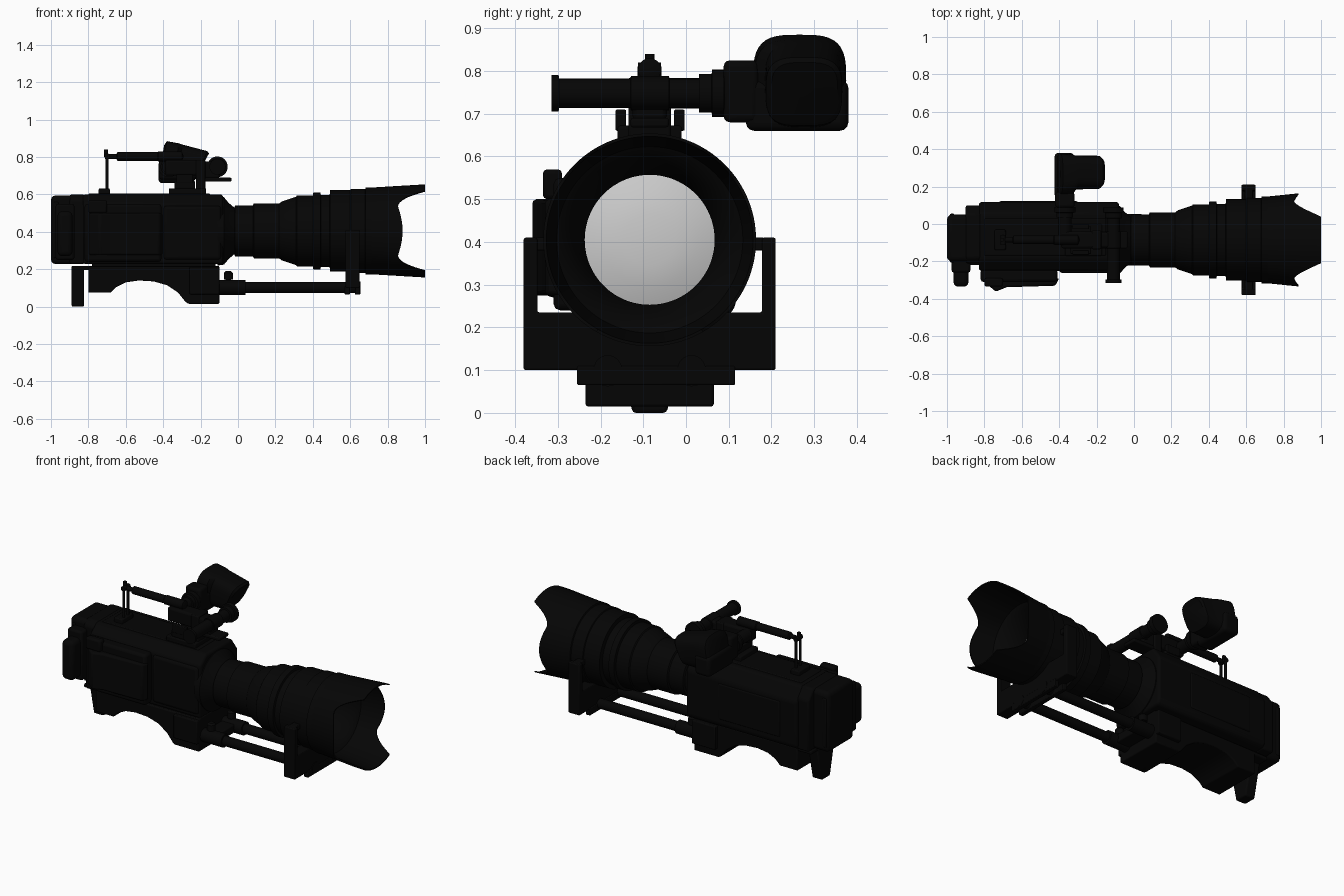
import bpy, bmesh, math
from mathutils import Vector

LY, LZ = -0.085, 0.405          # optical axis
black = bpy.data.materials.new("black_plastic")
black.diffuse_color = (0.0015, 0.0015, 0.0015, 1)


def finish(name, bm, bevel=0, seg=3, mat=black):
    bmesh.ops.remove_doubles(bm, verts=bm.verts, dist=1e-5)
    bmesh.ops.recalc_face_normals(bm, faces=bm.faces)
    me = bpy.data.meshes.new(name)
    bm.to_mesh(me)
    bm.free()
    ob = bpy.data.objects.new(name, me)
    bpy.context.collection.objects.link(ob)
    if mat:
        me.materials.append(mat)
    if bevel:
        m = ob.modifiers.new("bevel", 'BEVEL')
        m.width, m.segments, m.limit_method = bevel, seg, 'ANGLE'
    bpy.ops.object.select_all(action='DESELECT')
    ob.select_set(True)
    bpy.context.view_layer.objects.active = ob
    bpy.ops.object.shade_smooth_by_angle(angle=math.radians(35))
    return ob


def prism(name, pts, y0, y1, bevel=0.006, seg=2, plane='xz'):
    """Extrude a profile: xz along y, yz along x, or xy along z."""
    put = {'xz': lambda a, b, t: (a, t, b), 'yz': lambda a, b, t: (t, a, b),
           'xy': lambda a, b, t: (a, b, t)}[plane]
    bm = bmesh.new()
    lo = [bm.verts.new(put(a, b, y0)) for a, b in pts]
    hi = [bm.verts.new(put(a, b, y1)) for a, b in pts]
    bm.faces.new(lo)
    bm.faces.new(hi)
    for i in range(len(pts)):
        j = (i + 1) % len(pts)
        bm.faces.new((lo[i], lo[j], hi[j], hi[i]))
    return finish(name, bm, bevel, seg)


def box(name, x0, x1, y0, y1, z0, z1, bevel=0.006, seg=2):
    return prism(name, [(x0, z0), (x1, z0), (x1, z1), (x0, z1)], y0, y1, bevel, seg)


def skin(name, rings, mat=black, caps=False):
    """Join equal rings of points with quads."""
    bm = bmesh.new()
    vs = [[bm.verts.new(p) for p in ring] for ring in rings]
    for p, q in zip(vs, vs[1:]):
        for i in range(len(p)):
            j = (i + 1) % len(p)
            bm.faces.new((p[i], p[j], q[j], q[i]))
    if caps:
        bm.faces.new(vs[0])
        bm.faces.new(vs[-1])
    return finish(name, bm, mat=mat)


def lathe(name, axis, centre, prof, n=32, mat=black, shift=None):
    """Revolve (position, radius) pairs about an axis through centre."""
    rings = []
    for t, r in prof:
        ring = []
        for i in range(n):
            a = 2 * math.pi * i / n
            tt = shift(a) if t is None else t
            u, v = r * math.sin(a), r * math.cos(a)
            p = {'x': (tt, u, v), 'y': (u, tt, v), 'z': (u, v, tt)}[axis]
            ring.append(Vector(p) + Vector(centre))
        rings.append(ring)
    return skin(name, rings, mat)


def rod(name, axis, centre, t0, t1, r, n=24):
    return lathe(name, axis, centre, [(t0, 0), (t0, r), (t1, r), (t1, 0)], n)


# --- camera body, chamfered along its length
prism("body", [(-0.25, 0.228), (0.1, 0.228), (0.117, 0.25), (0.117, 0.52), (0.06, 0.6),
               (-0.19, 0.6), (-0.25, 0.55)], -0.83, -0.08, 0.02, 3, 'yz')
prism("body_rear", [(-0.21, 0.228), (0.1, 0.228), (0.1, 0.54), (0.055, 0.6), (-0.18, 0.6),
                    (-0.21, 0.57)], -0.9, -0.82, 0.01, 2, 'yz')
box("battery", -1, -0.87, -0.2, 0.05, 0.228, 0.595, 0.025, 3)
box("battery_ridge", -0.985, -0.96, -0.205, 0.055, 0.26, 0.56, 0.006)
box("rear_connector", -0.965, -0.885, -0.335, -0.19, 0.27, 0.51, 0.025, 3)
box("rear_connector_collar", -0.975, -0.875, -0.26, -0.19, 0.25, 0.55, 0.012)
box("front_side_panel", -0.4, -0.09, -0.262, -0.22, 0.25, 0.54, 0.018, 3)
box("back_side_panel", -0.72, -0.3, 0.1, 0.122, 0.28, 0.5, 0.008)
box("top_plate", -0.8, -0.15, -0.17, 0.03, 0.59, 0.605)

# --- controls on the operator side
box("control_panel", -0.82, -0.41, -0.31, -0.24, 0.24, 0.55, 0.015)
prism("control_bulge", [(-0.82, -0.29), (-0.74, -0.362), (-0.68, -0.338),
                        (-0.42, -0.33), (-0.4, -0.29)], 0.275, 0.5, 0.01, 2, 'xy')
box("upper_switch_block", -0.8, -0.7, -0.335, -0.29, 0.5, 0.57, 0.01)

# --- shoulder base with the arch
arch = [(-0.8, 0.215), (-0.8, 0.075), (-0.68, 0.075), (-0.65, 0.105), (-0.6, 0.13),
        (-0.53, 0.14), (-0.45, 0.135), (-0.38, 0.115), (-0.32, 0.075), (-0.28, 0.025),
        (-0.265, 0.015), (-0.1, 0.015), (-0.1, 0.215)]
prism("shoulder_pad", arch, -0.235, 0.065)
box("base_rail", -0.89, -0.1, -0.22, 0.06, 0.195, 0.218)
box("base_mount", -0.78, -0.12, -0.18, 0.02, 0.21, 0.235, 0.003)
box("base_front_block", -0.26, -0.1, -0.255, 0.09, 0.066, 0.21)
prism("rear_foot", [(-0.17, 0.205), (-0.125, 0.0), (-0.045, 0.0), (0.0, 0.205)],
      -0.89, -0.823, 0.008, 2, 'yz')

# --- support rods, clamps and lens bracket
for y in (LY - 0.098, LY + 0.098):
    rod("support_rod", 'x', (0, y, 0.102), -0.12, 0.64, 0.029)
    rod("rod_clamp", 'x', (0, y, 0.102), -0.11, 0.04, 0.04)
    rod("clamp_screw", 'z', (-0.052, y, 0), 0.1, 0.15, 0.014)
    lathe("clamp_knob", 'z', (-0.052, y, 0),
          [(0.145, 0), (0.145, 0.024), (0.18, 0.024), (0.19, 0.015), (0.19, 0)], 20)
    rod("rod_end_ring", 'x', (0, y, 0.102), 0.64, 0.654, 0.033)
box("rod_bridge", -0.1, -0.01, -0.2, 0.03, 0.075, 0.125)
prism("lens_bracket", [(-0.38, 0.1), (0.21, 0.1), (0.21, 0.41), (0.178, 0.41), (0.178, 0.235),
                       (-0.348, 0.235), (-0.348, 0.41), (-0.38, 0.41)],
      0.575, 0.65, 0.005, 2, 'yz')
for x in (0.57, 0.625):
    box("bracket_foot", x, x + 0.028, -0.255, 0.115, 0.065, 0.11, 0.004)
for s in (-1, 1):
    a, b = sorted((LY + s * 0.21, LY + s * 0.27))
    box("bracket_pin", 0.59, 0.635, a, b, 0.38, 0.41, 0.004)

# --- lens barrel
barrel = [(-0.11, 0), (-0.11, 0.185), (-0.075, 0.18), (-0.05, 0.15), (-0.02, 0.125), (-0.015, 0.137),
          (0.08, 0.137), (0.085, 0.147), (0.22, 0.147), (0.235, 0.158), (0.31, 0.183),
          (0.315, 0.19), (0.4, 0.19), (0.403, 0.206), (0.44, 0.206), (0.443, 0.193),
          (0.49, 0.193), (0.493, 0.218), (0.6, 0.218), (0.603, 0.224), (0.68, 0.224),
          (0.683, 0.232), (0.72, 0.232)]
lathe("lens_barrel", 'x', (0, LY, LZ), barrel, 72)


# --- petal hood: long petals above and below, short ones at the sides
def petal(a):
    d = math.degrees(math.acos(min(1, abs(math.cos(a)))))
    if d < 30:
        return 1.0
    if d < 58:
        return 1 - 0.145 * math.sin((d - 30) / 28 * math.pi / 2)
    return 0.855 + 0.025 * math.sin((d - 58) / 32 * math.pi / 2)


lathe("petal_hood", 'x', (0, LY, LZ),
      [(0.715, 0.232), (None, 0.249), (None, 0.242), (0.74, 0.218), (0.72, 0.19), (0.62, 0.152), (0.58, 0.152)],
      120, shift=petal)
lathe("front_glass", 'x', (0, LY, LZ),
      [(0.595, 0.153), (0.61, 0.11), (0.618, 0.06), (0.62, 0)], 64, mat=None)

# --- top handle
box("handle_rear_base", -0.745, -0.685, -0.14, -0.03, 0.6, 0.632)
for y in (LY - 0.02, LY + 0.02):
    rod("handle_rear_post", 'z', (-0.7, y, 0), 0.62, 0.81, 0.008, 16)
rod("handle_cross_pin", 'y', (-0.7, 0, 0.805), LY - 0.027, LY + 0.027, 0.015, 16)
rod("handle_top_pin", 'z', (-0.705, LY, 0), 0.8, 0.84, 0.011, 16)
lathe("handle_bar", 'x', (0, LY, 0.803),
      [(-0.71, 0), (-0.71, 0.013), (-0.65, 0.013), (-0.645, 0.023), (-0.43, 0.023),
       (-0.425, 0.027), (-0.3, 0.027), (-0.29, 0)], 20)
box("handle_front_base", -0.37, -0.17, -0.17, 0, 0.6, 0.632)
box("handle_front_step", -0.34, -0.23, -0.16, -0.01, 0.63, 0.672)
for y in (-0.165, -0.028):
    box("handle_front_leg", -0.33, -0.24, y, y + 0.025, 0.66, 0.71, 0.004)
box("handle_front_post", -0.225, -0.175, -0.135, -0.035, 0.6, 0.785)
box("joint_block", -0.39, -0.2, -0.13, -0.04, 0.7, 0.785, 0.012)
box("accessory_shelf", -0.2, -0.035, -0.13, -0.04, 0.668, 0.69)

# --- cross tube at the front
lathe("cross_tube", 'y', (-0.11, 0, 0.748),
      [(-0.315, 0), (-0.315, 0.043), (-0.298, 0.043), (-0.297, 0.034), (-0.13, 0.034),
       (-0.129, 0.04), (-0.04, 0.04), (-0.039, 0.034), (0.03, 0.034), (0.031, 0.045),
       (0.06, 0.045), (0.061, 0.055), (0.088, 0.055), (0.088, 0)], 32)
box("tube_bridge", -0.19, -0.1, -0.125, -0.045, 0.685, 0.775, 0.01)

# --- viewfinder with a rounded eyecup
lathe("viewfinder_arm", 'y', (-0.37, 0, 0.748),
      [(-0.06, 0), (-0.06, 0.036), (0.035, 0.036), (0.036, 0.044), (0.06, 0.044),
       (0.061, 0.056), (0.09, 0.056), (0.09, 0)], 32)
box("viewfinder_joint", -0.422, -0.318, 0.088, 0.17, 0.68, 0.825, 0.015, 3)


def oval(x, z0, z1, y0, y1, lean=0.0, n=40, e=0.6):
    """Rounded-rectangle section at x; lean pushes its top along x."""
    f = lambda t: math.copysign(abs(t) ** e, t)
    pts = []
    for i in range(n):
        a = 2 * math.pi * i / n
        u, v = f(math.cos(a)), f(math.sin(a))
        pts.append((x + lean * v, (y0 + y1) / 2 + u * (y1 - y0) / 2,
                    (z0 + z1) / 2 + v * (z1 - z0) / 2))
    return pts


skin("viewfinder_housing", [
    oval(-0.41, 0.69, 0.862, 0.175, 0.36, 0.015), oval(-0.4, 0.67, 0.885, 0.157, 0.375, 0.02),
    oval(-0.335, 0.667, 0.873, 0.16, 0.373, 0.02), oval(-0.32, 0.668, 0.866, 0.185, 0.366, 0.025),
    oval(-0.2, 0.672, 0.832, 0.187, 0.365, 0.035), oval(-0.19, 0.685, 0.82, 0.2, 0.355, 0.035)],
    caps=True)
box("viewfinder_bracket", -0.425, -0.32, 0.14, 0.38, 0.66, 0.78, 0.02, 3)
